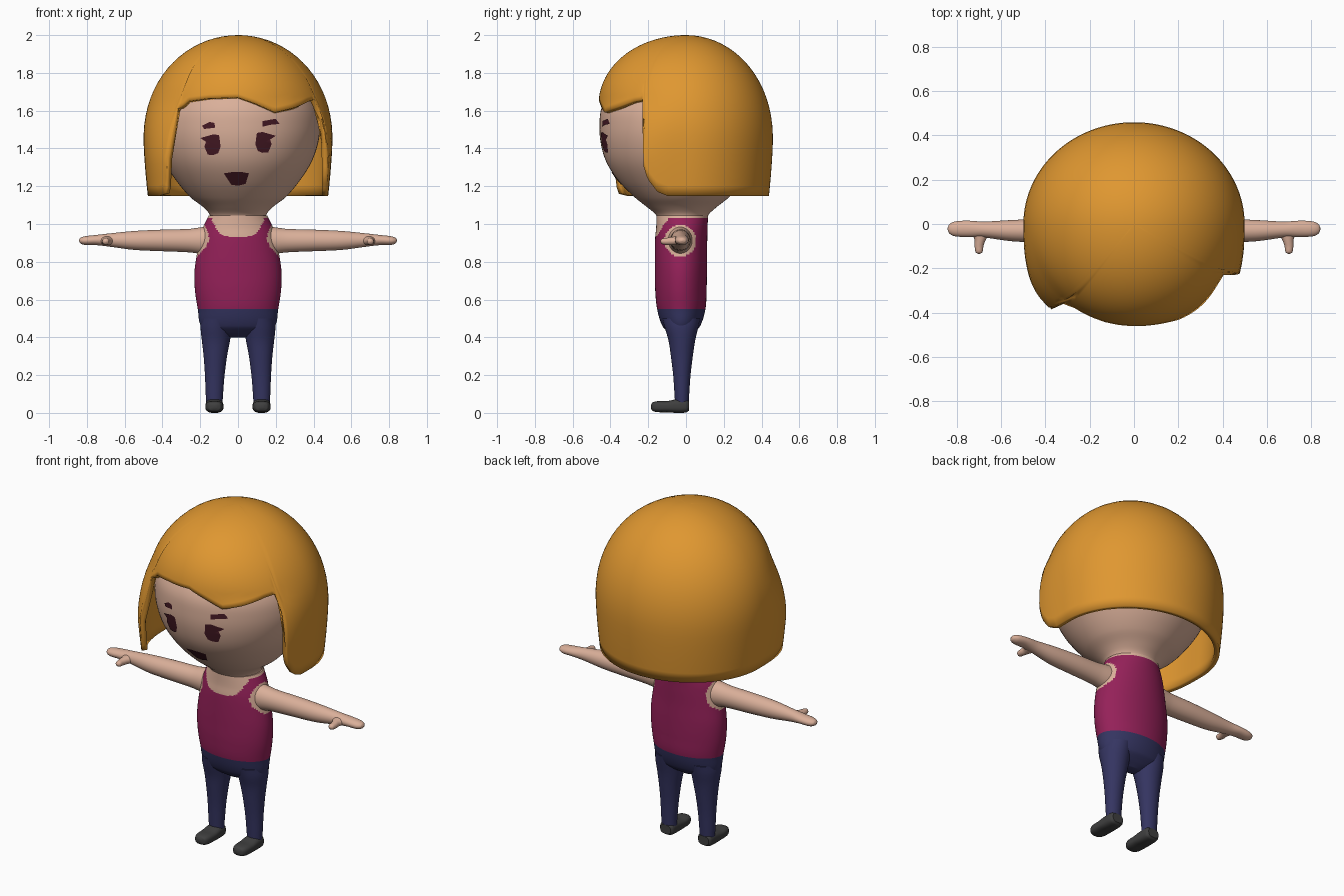
import bpy, bmesh, math

if "Cube" in bpy.data.objects:
    bpy.data.objects.remove(bpy.data.objects["Cube"])


def material(name, color):
    m = bpy.data.materials.new(name)
    m.use_nodes = True
    m.diffuse_color = (*color, 1)
    m.node_tree.nodes["Principled BSDF"].inputs["Base Color"].default_value = (*color, 1)
    return m


HAIR = material("hair orange", (0.74, 0.31, 0.03))
SKIN = material("skin", (0.70, 0.43, 0.32))
SHIRT = material("shirt magenta", (0.30, 0.015, 0.10))
PANTS = material("pants navy", (0.035, 0.035, 0.12))
SHOE = material("shoe grey", (0.05, 0.05, 0.05))
DARK = material("face paint", (0.06, 0.01, 0.018))


def finish(name, bm, mats, rule=None):
    """Turn a bmesh into a smooth-shaded object, coloured by a rule on face centres."""
    bmesh.ops.recalc_face_normals(bm, faces=bm.faces)
    if rule:
        for f in bm.faces:
            f.material_index = rule(f.calc_center_median())
    me = bpy.data.meshes.new(name)
    bm.to_mesh(me)
    bm.free()
    for m in mats:
        me.materials.append(m)
    ob = bpy.data.objects.new(name, me)
    bpy.context.collection.objects.link(ob)
    bpy.ops.object.select_all(action="DESELECT")
    ob.select_set(True)
    bpy.context.view_layer.objects.active = ob
    bpy.ops.object.shade_smooth_by_angle(angle=math.radians(45))
    return ob


def sample(keys, t):
    """Smooth interpolation of section keys (t, centre, centre, radius, radius)."""
    n = len(keys)
    i = max(k for k in range(n - 1) if k == 0 or keys[k][0] <= t)
    a, b = keys[i], keys[i + 1]
    prev, nxt = keys[max(i - 1, 0)], keys[min(i + 2, n - 1)]
    h = b[0] - a[0]
    u = (t - a[0]) / h
    out = []
    for c in range(1, 5):
        ma = (b[c] - prev[c]) / (b[0] - prev[0]) * h
        mb = (nxt[c] - a[c]) / (nxt[0] - a[0]) * h
        d = a[c] - b[c]
        out.append(a[c] + u * ma + u * u * (-3 * d - 2 * ma - mb) + u ** 3 * (2 * d + ma + mb))
    return out


def loft(name, axis, keys, mats, rule=None, side=1, segs=48, sub=5, p=2):
    """Skin elliptical sections along an axis; side=-1 mirrors in x."""
    bm = bmesh.new()
    rings = []
    ts = [a[0] + (b[0] - a[0]) * j / sub for a, b in zip(keys, keys[1:]) for j in range(sub)]
    for t in ts + [keys[-1][0]]:
        ca, cb, ra, rb = sample(keys, t)
        ring = []
        for k in range(segs):
            w = 2 * math.pi * k / segs
            c, s = math.cos(w), math.sin(w)
            co = [ca + max(ra, 0.001) * math.copysign(abs(c) ** (2 / p), c),
                  cb + max(rb, 0.001) * math.copysign(abs(s) ** (2 / p), s)]
            co.insert(axis, t)
            co[0] *= side
            ring.append(bm.verts.new(co))
        rings.append(ring)
    for r, q in zip(rings, rings[1:]):
        for k in range(segs):
            n = (k + 1) % segs
            bm.faces.new((r[k], r[n], q[n], q[k]))
    bm.faces.new(rings[0])
    bm.faces.new(rings[-1])
    return finish(name, bm, mats, rule)


# Head and neck
head = [(1.0, 0, -.02, .145, .12), (1.05, 0, -.02, .15, .14), (1.09, 0, -.022, .185, .185),
        (1.14, 0, -.022, .25, .248), (1.22, 0, -.025, .32, .325), (1.32, 0, -.028, .385, .39),
        (1.42, 0, -.03, .422, .42), (1.52, 0, -.03, .435, .428), (1.62, 0, -.03, .42, .415),
        (1.72, 0, -.03, .36, .35), (1.8, 0, -.03, .25, .25), (1.85, 0, -.03, .02, .02)]
loft("head", 2, head, [SKIN], segs=64)


# Torso: trousers below the waist, vest above, bare neckline and armholes
def torso_colour(c):
    x = abs(c.x)
    if c.z < 0.55:
        return 2
    scoop = c.y < -0.04 and c.z > 0.93 + 0.1 * (x / 0.14) ** 4
    armhole = x > 0.13 and math.hypot(c.y + 0.03, c.z - 0.912) < 0.084
    return 0 if scoop or armhole or c.z > 1.032 else 1


torso = [(.40, 0, -.025, .05, .03), (.425, 0, -.025, .155, .065), (.46, 0, -.025, .197, .1),
         (.55, 0, -.025, .213, .128), (.65, 0, -.027, .228, .136), (.75, 0, -.027, .23, .138),
         (.85, 0, -.027, .216, .138), (.93, 0, -.025, .2, .138), (.98, 0, -.022, .186, .136),
         (1.045, 0, -.02, .155, .137)]
loft("torso", 2, torso, [SKIN, SHIRT, PANTS], torso_colour, segs=96, sub=9)

# Limbs, built for the +x side and mirrored
arm = [(.13, -.03, .912, .07, .08), (.2, -.03, .912, .061, .07), (.26, -.03, .912, .056, .062),
       (.4, -.03, .913, .054, .057), (.55, -.03, .913, .048, .05), (.68, -.025, .915, .036, .035),
       (.75, -.022, .915, .037, .027), (.81, -.022, .912, .033, .023), (.835, -.022, .912, .02, .014),
       (.842, -.022, .912, .004, .003)]
thumb = [(-.135, .7, .908, .004, .004), (-.128, .7, .908, .015, .014), (-.1, .7, .908, .02, .019),
         (-.07, .695, .91, .026, .022), (-.03, .69, .913, .05, .025)]
leg = [(.05, .125, -.022, .043, .036), (.1, .125, -.022, .046, .039), (.2, .123, -.022, .052, .046),
       (.3, .12, -.022, .062, .058), (.38, .117, -.022, .074, .07), (.45, .115, -.024, .083, .088),
       (.5, .11, -.025, .085, .1)]
foot = [(-.185, .125, .033, .012, .01), (-.178, .125, .033, .032, .022), (-.15, .125, .033, .045, .029),
        (-.1, .125, .033, .048, .03), (-.05, .125, .036, .047, .036), (.0, .125, .037, .044, .035),
        (.015, .125, .037, .034, .026)]
for word, side in (("left", 1), ("right", -1)):
    loft(word + "_arm", 0, arm, [SKIN], side=side)
    loft(word + "_thumb", 1, thumb, [SKIN], side=side, segs=24)
    loft(word + "_leg", 2, leg, [PANTS], side=side)
    loft(word + "_shoe", 1, foot, [SHOE], side=side, p=2.8)


# Painted face: thin plates laid over the head
def plate(name, outline):
    bm = bmesh.new()

    def on_face(x, z):
        _, cy, rx, ry = sample(head, z)
        return bm.verts.new((x, cy - ry * math.sqrt(1 - (x / rx) ** 2) - 0.005, z))
    n = len(outline)
    mid = on_face(sum(q[0] for q in outline) / n, sum(q[1] for q in outline) / n)
    rim = [on_face(x, z) for x, z in outline]
    for k in range(n):
        bm.faces.new((mid, rim[k], rim[(k + 1) % n]))
    for f in bm.faces:
        f.normal_update()
    finish(name, bm, [DARK])


eye = [(.165, 1.465), (.13, 1.475), (.1, 1.47), (.092, 1.41), (.105, 1.375), (.13, 1.365),
       (.16, 1.367), (.178, 1.41), (.17, 1.435), (.2, 1.455)]
plate("right_eye", [(-x, z) for x, z in eye])
plate("left_eye", [(x, z + 0.012) for x, z in eye])
plate("right_brow", [(-.19, 1.52), (-.15, 1.54), (-.125, 1.535), (-.12, 1.51), (-.18, 1.503)])
plate("left_brow", [(.13, 1.545), (.2, 1.557), (.22, 1.53), (.17, 1.525), (.13, 1.515)])
plate("mouth", [(-.075, 1.268), (-.03, 1.275), (.02, 1.275), (.058, 1.268), (.04, 1.212),
                (0, 1.203), (-.035, 1.208)])

# Hair: a bob-cut dome whose hem height follows the angle from the front
HEM = [(-180, 1.147), (-52, 1.147), (-45, 1.16), (-42.5, 1.22), (-41, 1.61), (-35, 1.65),
       (-20, 1.665), (0, 1.67), (12, 1.635), (24, 1.592), (37, 1.615), (53, 1.65), (61, 1.66),
       (62.5, 1.32), (65, 1.24), (71, 1.17), (78, 1.147), (180, 1.147)]


def hem(a):
    for (a0, z0), (a1, z1) in zip(HEM, HEM[1:]):
        if a <= a1:
            return z0 + (z1 - z0) * (a - a0) / (a1 - a0)


def dome(z, middle):
    if z < middle:
        return 1 - 0.045 * max(0, (1.45 - z) / 0.3) ** 1.5
    return math.sqrt(max(0, 1 - ((z - middle) / (2 - middle)) ** 2.1))


def hair_point(a, z):
    u, v = math.sin(math.radians(a)), math.cos(math.radians(a))
    front = v > 0
    # lower front locks swing outward into a squarer section
    p = 2 + (1.1 * min(1, max(0, (1.65 - z) / 0.3)) if front else 0)
    s = (abs(u) ** p + abs(v) ** p) ** (-1 / p)
    depth = 0.464 * dome(z, 1.62) if front else 0.46 * dome(z, 1.45)
    return (0.5 * dome(z, 1.45) * s * u, -depth * s * v, z)


bm = bmesh.new()
COLS, ROWS = 240, 24
top = bm.verts.new((0, 0, 2))
cols = []
for k in range(COLS):
    a = -180 + 360 * k / COLS
    drop = 2 - hem(a)
    cols.append([bm.verts.new(hair_point(a, 2 - drop * (1 - math.cos(math.pi / 2 * r / ROWS))))
                 for r in range(1, ROWS + 1)])
for k in range(COLS):
    c, n = cols[k], cols[(k + 1) % COLS]
    bm.faces.new((top, c[0], n[0]))
    for r in range(ROWS - 1):
        bm.faces.new((c[r], c[r + 1], n[r + 1], n[r]))
hair = finish("hair", bm, [HAIR])
shell = hair.modifiers.new("thickness", "SOLIDIFY")
shell.thickness = 0.03
shell.offset = -1
